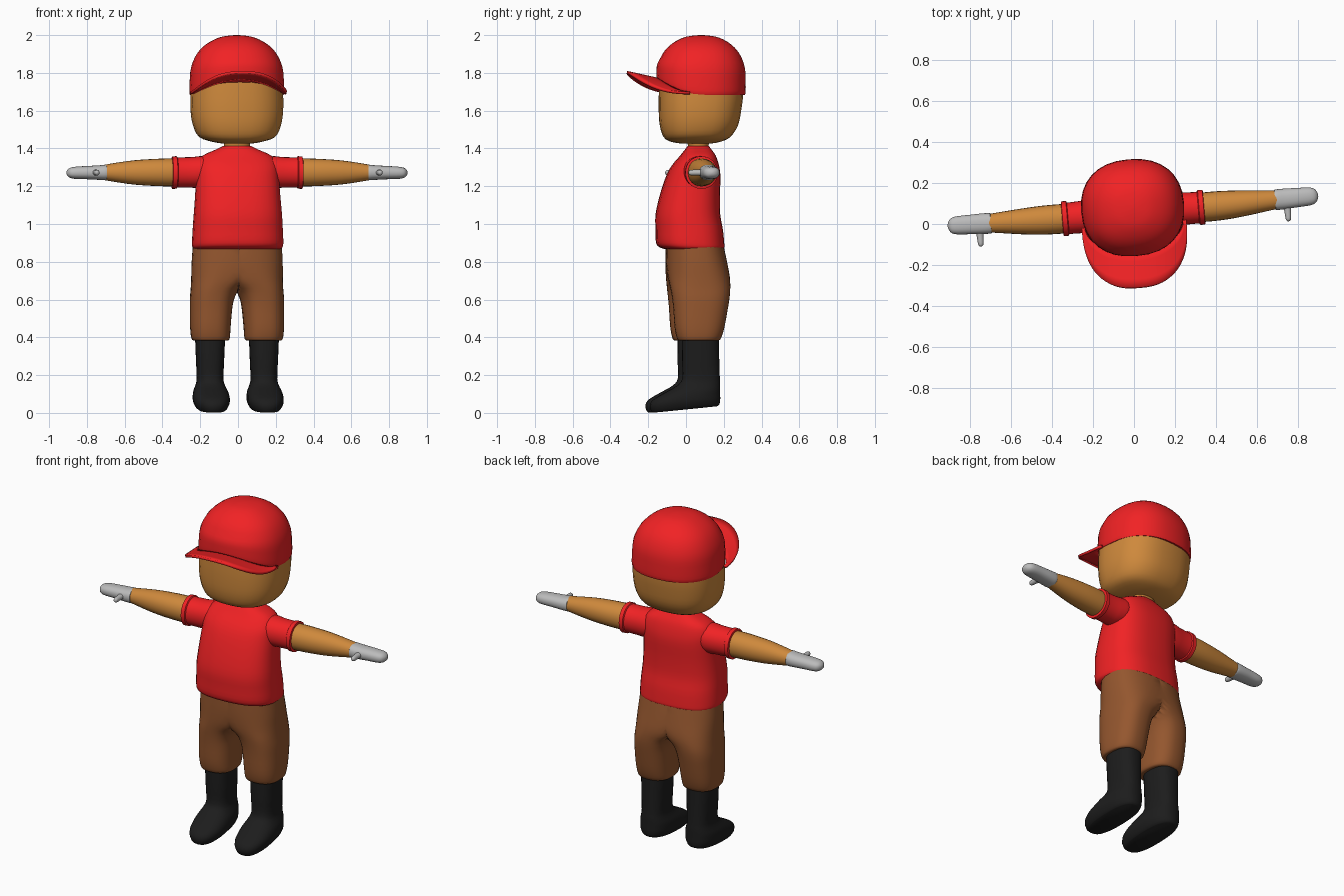
import bpy, bmesh, math
from mathutils import Matrix, Vector

TURN = Matrix.Rotation(math.radians(4.7), 4, 'Z')  # whole figure is turned slightly


def material(name, rgb):
    m = bpy.data.materials.new(name)
    m.diffuse_color = (*rgb, 1)
    return m


RED = material("red_cloth", (0.88, 0.016, 0.018))
SKIN = material("skin", (0.62, 0.25, 0.045))
BROWN = material("brown_cloth", (0.30, 0.095, 0.028))
BLACK = material("black_leather", (0.012, 0.012, 0.012))
GREY = material("grey_glove", (0.5, 0.5, 0.5))


def finish(bm, name, mat, mirror=False, thickness=0):
    bmesh.ops.remove_doubles(bm, verts=bm.verts, dist=1e-5)
    bmesh.ops.recalc_face_normals(bm, faces=bm.faces)
    mesh = bpy.data.meshes.new(name)
    bm.to_mesh(mesh)
    bm.free()
    ob = bpy.data.objects.new(name, mesh)
    bpy.context.collection.objects.link(ob)
    mesh.materials.append(mat)
    ob.matrix_world = TURN
    bpy.ops.object.select_all(action='DESELECT')
    ob.select_set(True)
    bpy.context.view_layer.objects.active = ob
    bpy.ops.object.shade_smooth_by_angle(angle=math.radians(45))
    if thickness:
        mod = ob.modifiers.new("Thickness", 'SOLIDIFY')
        mod.thickness, mod.offset = thickness, 0
    if mirror:
        ob.modifiers.new("Mirror", 'MIRROR')
    return ob


def spow(v, e):
    return math.copysign(abs(v) ** e, v)


def smooth_rings(rings, steps):
    """Catmull-Rom interpolation between the ring parameters."""
    if steps == 1:
        return rings
    out = []
    for i in range(len(rings) - 1):
        a, b, c, d = (rings[max(0, min(len(rings) - 1, i + k))] for k in (-1, 0, 1, 2))
        for s in range(steps):
            t = s / steps
            out.append([0.5 * (2 * q + (r - p) * t + (2 * p - 5 * q + 4 * r - w) * t * t
                               + (3 * q - p - 3 * r + w) * t ** 3)
                        for p, q, r, w in zip(a, b, c, d)])
    return out + [rings[-1]]


def loft(name, mat, rings, axis='Z', n=32, power=2.3, steps=3, mirror=False, half=False, warp=None):
    """Skin superellipse rings (height, centre u, centre v, radius u, radius v)."""
    bm = bmesh.new()
    loops = []
    for h, cu, cv, ru, rv in smooth_rings(rings, steps):
        loop = []
        for k in range(n):
            a = 2 * math.pi * k / n
            u = cu + ru * spow(math.cos(a), 2 / power)
            v = cv + rv * spow(math.sin(a), 2 / power)
            if half:
                u = max(u, 0)
            p = Vector({'X': (h, u, v), 'Y': (u, h, v), 'Z': (u, v, h)}[axis])
            if warp:
                p.z += warp(p)
            loop.append(bm.verts.new(p))
        loops.append(loop)
    for lo, hi in zip(loops, loops[1:]):
        for k in range(n):
            j = (k + 1) % n
            bm.faces.new((lo[k], lo[j], hi[j], hi[k]))
    bm.faces.new(loops[0])
    bm.faces.new(loops[-1])
    if half:  # remove the wall on the mirror plane
        inner = [f for f in bm.faces if all(v.co.x < 1e-5 for v in f.verts)]
        bmesh.ops.delete(bm, geom=inner, context='FACES')
    return finish(bm, name, mat, mirror)


# Head and neck
loft("head", SKIN, [
    (1.425, 0, .055, .07, .07), (1.435, 0, .052, .13, .13), (1.46, 0, .058, .20, .175),
    (1.52, 0, .068, .232, .205), (1.60, 0, .074, .245, .217), (1.70, 0, .08, .244, .222),
    (1.80, 0, .08, .232, .212), (1.88, 0, .08, .18, .16), (1.93, 0, .08, .10, .10)], power=2.5)
loft("neck", SKIN, [(1.36, 0, .065, .075, .06), (1.41, 0, .065, .068, .053),
                    (1.47, 0, .065, .08, .07)])


# Cap crown, its lower edge raised at the front
def raise_front(p):
    return .075 * max(0, (.08 - p.y) / .235) ** 2 * max(0, min(1, (1.88 - p.z) / .19))


loft("cap_crown", RED, [
    (1.685, 0, .08, .242, .226), (1.69, 0, .08, .251, .235), (1.75, 0, .08, .25, .236),
    (1.83, 0, .08, .242, .231), (1.90, 0, .08, .212, .204), (1.95, 0, .08, .165, .16),
    (1.985, 0, .08, .10, .10), (1.997, 0, .08, .045, .045), (2.0, 0, .08, .004, .004)],
    warp=raise_front)

# Curved cap brim
bm = bmesh.new()
rows = []
for i in range(33):
    t = math.pi * i / 32
    c, s = math.cos(t), max(0, math.sin(t))
    inside = Vector((.24 * c, -.14 * s, 1.695 + .07 * s * s))
    outside = Vector((.255 * spow(c, .8), -.312 * s ** .8, 1.693 + .11 * s * s))
    rows.append([bm.verts.new(inside.lerp(outside, k / 4)) for k in range(5)])
for a, b in zip(rows, rows[1:]):
    for k in range(4):
        bm.faces.new((a[k], a[k + 1], b[k + 1], b[k]))
finish(bm, "cap_brim", RED, thickness=.014)

# Shirt body and short sleeves
loft("shirt_body", RED, [
    (.865, 0, .045, .225, .145), (.876, 0, .032, .238, .168), (.90, 0, .022, .242, .178),
    (.97, 0, .017, .239, .176), (1.05, 0, .01, .234, .169), (1.15, 0, .02, .226, .157),
    (1.25, 0, .038, .22, .142), (1.31, 0, .05, .215, .122), (1.36, 0, .063, .185, .093),
    (1.393, 0, .065, .115, .07), (1.412, 0, .065, .075, .056)], power=2.6)
loft("sleeve", RED, [
    (.10, .056, 1.285, .07, .06), (.16, .056, 1.28, .085, .078), (.20, .056, 1.275, .084, .084),
    (.24, .055, 1.273, .079, .081), (.30, .054, 1.273, .077, .080), (.318, .054, 1.273, .078, .080),
    (.322, .054, 1.273, .085, .086), (.345, .054, 1.272, .085, .086),
    (.347, .054, 1.272, .079, .080)], axis='X', power=2.1, steps=1, mirror=True)

# Arms, gloves and thumbs
loft("arm", SKIN, [
    (.28, .054, 1.273, .070, .073), (.36, .054, 1.273, .072, .074), (.45, .055, 1.273, .070, .071),
    (.55, .057, 1.273, .062, .064), (.65, .06, 1.273, .051, .050), (.73, .062, 1.273, .042, .036)],
    axis='X', n=24, power=2.1, mirror=True)
loft("glove", GREY, [
    (.694, .061, 1.273, .046, .038), (.70, .061, 1.273, .050, .041), (.74, .062, 1.272, .050, .038),
    (.80, .063, 1.272, .047, .035), (.86, .064, 1.271, .044, .032), (.888, .064, 1.271, .036, .026),
    (.902, .064, 1.271, .018, .014), (.906, .064, 1.271, .003, .003)],
    axis='X', n=24, mirror=True)
loft("thumb", GREY, [
    (.05, .752, 1.272, .026, .02), (.015, .752, 1.272, .018, .016), (-.03, .752, 1.272, .014, .015),
    (-.044, .752, 1.272, .010, .011), (-.049, .752, 1.272, .002, .002)],
    axis='Y', n=16, power=2, mirror=True)

# Baggy knee-length trousers, one half mirrored
loft("trousers", BROWN, [
    (.383, .142, .055, .085, .100), (.392, .141, .057, .100, .115), (.45, .142, .06, .106, .131),
    (.55, .138, .066, .111, .144), (.61, .131, .068, .117, .152), (.66, .112, .067, .132, .158),
    (.72, .06, .063, .182, .163), (.80, .015, .054, .226, .160), (.88, 0, .046, .236, .152)],
    power=2.5, n=40, mirror=True, half=True)

# Boots with the sole tipped towards the toe
loft("boot", BLACK, [
    (0, .143, -.015, .070, .172), (.012, .143, -.016, .082, .182), (.04, .143, -.017, .094, .187),
    (.07, .143, -.008, .096, .178), (.105, .143, .024, .090, .146), (.14, .143, .055, .077, .115),
    (.18, .143, .068, .070, .100), (.28, .143, .066, .074, .099), (.42, .143, .064, .080, .098)],
    power=2.5, n=28, mirror=True, warp=lambda p: .1 * (p.y + .2) * max(0, 1 - p.z / .2))
